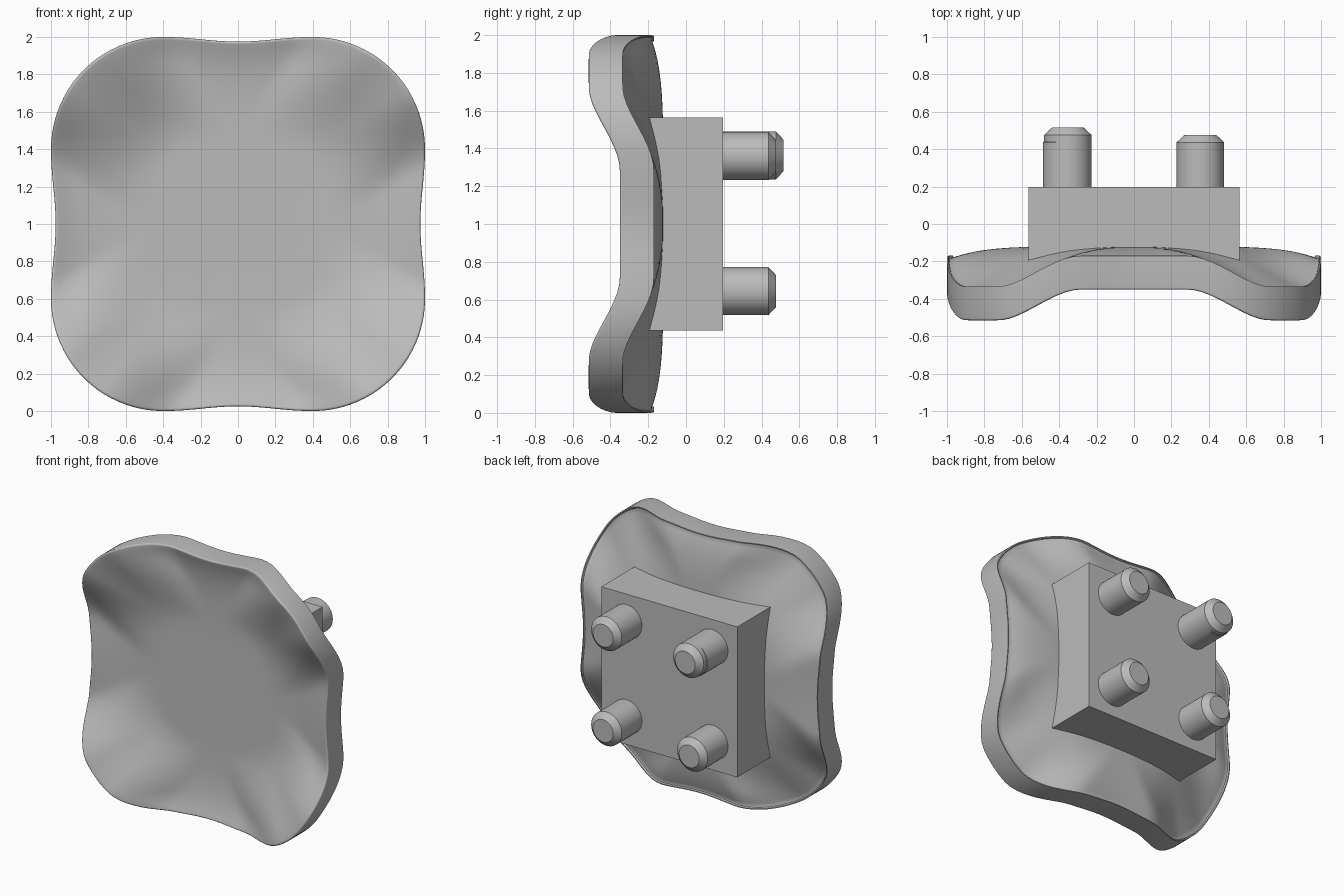
import bpy
import bmesh
import math
from mathutils import Matrix

if "Cube" in bpy.data.objects:
    bpy.data.objects.remove(bpy.data.objects["Cube"])

GREY = (0.5, 0.5, 0.5, 1.0)
grey = bpy.data.materials.new("plain grey")
grey.use_nodes = True
grey.diffuse_color = GREY
grey.node_tree.nodes["Principled BSDF"].inputs["Base Color"].default_value = GREY


def add_object(name, bm, smooth=False):
    bmesh.ops.recalc_face_normals(bm, faces=bm.faces)
    mesh = bpy.data.meshes.new(name)
    bm.to_mesh(mesh)
    bm.free()
    mesh.materials.append(grey)
    obj = bpy.data.objects.new(name, mesh)
    bpy.context.collection.objects.link(obj)
    if smooth:
        bpy.ops.object.select_all(action='DESELECT')
        obj.select_set(True)
        bpy.context.view_layer.objects.active = obj
        bpy.ops.object.shade_smooth_by_angle(angle=math.radians(32))
    return obj


def ramp(value, start, end):
    return max(0, min(1, (value - start) / (end - start)))


def smooth_ramp(value, start, end):
    k = ramp(value, start, end)
    return k * k * (3 - 2 * k)


def fold(angle):
    """Fold any direction into the first eighth of the plate."""
    a = angle % (math.pi / 2)
    return min(a, math.pi / 2 - a)


def outline(angle):
    """Radius of the rounded square with slightly dented sides."""
    a = fold(angle)
    t = math.tan(a)
    if t < 0.4:
        return (1 - 0.025 * math.cos(math.pi * t / 0.8) ** 2) / math.cos(a)
    c = 0.4 * (math.cos(a) + math.sin(a))
    return c + math.sqrt(c * c + 0.04)


def back_depth(angle, s):
    """Back of the plate: a soft bowl inside, flat-topped corners swept forward at the rim."""
    w = ramp(s, 0.4, 0.9)
    sweep = smooth_ramp(math.degrees(fold(angle)), 16 * w, 45 - 6 * w)
    return -0.12 - 0.07 * s ** 6 - 0.165 * sweep * smooth_ramp(s, 0.44, 1)


# Wavy plate: rings from the back centre, over the rim, to the front centre
SIDES = 160
THICK = 0.165
fractions = [i / 24 for i in range(1, 24)]
rings = [(s, 0) for s in fractions] + [(0.978, 0), (0.988, 0.005), (0.993, 0.018), (1, 0.02)]
for i in range(6):
    q = math.pi / 2 * i / 5
    rings.append((0.985 + 0.015 * math.cos(q), 0.015 * (1 - math.sin(q)) - THICK))
rings += [(s, -THICK) for s in reversed(fractions)]

bm = bmesh.new()
loops = []
for s, offset in rings:
    loop = []
    for i in range(SIDES):
        a = 2 * math.pi * i / SIDES
        r = s * outline(a)
        y = back_depth(a, s) + offset
        loop.append(bm.verts.new((r * math.cos(a), y, 1 + r * math.sin(a))))
    loops.append(loop)
back_centre = bm.verts.new((0, back_depth(0, 0), 1))
front_centre = bm.verts.new((0, back_depth(0, 0) - THICK, 1))
for i in range(SIDES):
    j = (i + 1) % SIDES
    for a, b in zip(loops, loops[1:]):
        bm.faces.new((a[i], a[j], b[j], b[i]))
    bm.faces.new((back_centre, loops[0][i], loops[0][j]))
    bm.faces.new((front_centre, loops[-1][j], loops[-1][i]))
add_object("wavy_plate", bm, smooth=True)

# Mounting block sunk into the back of the plate
bm = bmesh.new()
bmesh.ops.create_cube(bm, size=1)
bmesh.ops.scale(bm, vec=(1.13, 0.41, 1.13), verts=bm.verts)
bmesh.ops.translate(bm, vec=(0, -0.008, 1), verts=bm.verts)
add_object("mounting_block", bm)


# Chamfered pegs on the back of the block
def add_peg(name, x, z, tip):
    bm = bmesh.new()
    start, chamfer = 0.15, 0.04
    for low, high, r1, r2 in ((start, tip - chamfer, 0.127, 0.127),
                              (tip - chamfer, tip, 0.127, 0.084)):
        place = Matrix.Translation((x, (low + high) / 2, z)) @ Matrix.Rotation(-math.pi / 2, 4, 'X')
        bmesh.ops.create_cone(bm, cap_ends=False, segments=48, radius1=r1, radius2=r2,
                              depth=high - low, matrix=place)
    bmesh.ops.remove_doubles(bm, verts=bm.verts, dist=0.0005)
    bmesh.ops.holes_fill(bm, edges=[e for e in bm.edges if e.is_boundary], sides=0)
    add_object(name, bm, smooth=True)


for side, x in (("left", 0.355), ("right", -0.36)):
    for level, z in (("upper", 1.36), ("lower", 0.645)):
        add_peg(f"{level}_{side}_peg", x, z, 0.477)
add_peg("long_peg", -0.354, 1.363, 0.516)
